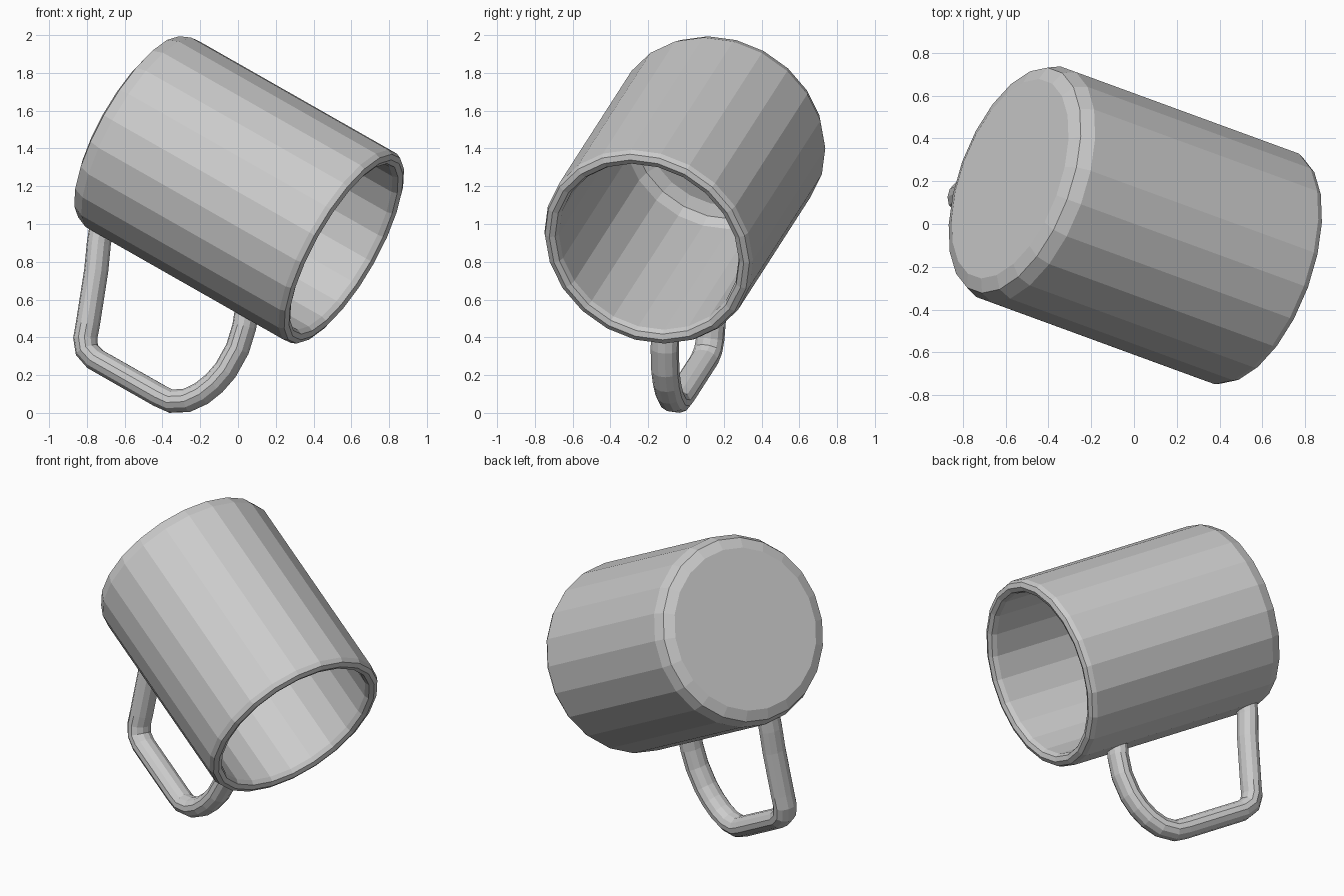
import bpy, bmesh
from math import sin, cos, tau, pi
from mathutils import Vector, Matrix

cube = bpy.data.objects.get("Cube")
if cube:
    bpy.data.objects.remove(cube)

SIDES = 22
RADIUS, BASE, TOP = 0.58, -0.70, 0.69

# Glazed grey used everywhere
grey = bpy.data.materials.new("grey_ceramic")
grey.use_nodes = True
colour = (0.6, 0.6, 0.6, 1)
grey.diffuse_color = colour
grey.node_tree.nodes["Principled BSDF"].inputs["Base Color"].default_value = colour

# Tilted frame: x towards the handle, z towards the open end
axis = Vector((0.828, -0.303, -0.471)).normalized()
out = Vector((-0.488, 0.025, -0.873))
out = (out - axis * out.dot(axis)).normalized()
tilt = Matrix((out, axis.cross(out), axis)).transposed().to_4x4()
tilt.translation = (0, 0, 1.188)


def skin(name, rings):
    """Join rings of points into a tube and cap both ends."""
    bm = bmesh.new()
    loops = [[bm.verts.new(p) for p in ring] for ring in rings]
    for a, b in zip(loops, loops[1:]):
        n = len(a)
        for i in range(n):
            j = (i + 1) % n
            bm.faces.new((a[i], a[j], b[j], b[i]))
    bm.faces.new(loops[0])
    bm.faces.new(loops[-1])
    bmesh.ops.recalc_face_normals(bm, faces=bm.faces)
    mesh = bpy.data.meshes.new(name)
    bm.to_mesh(mesh)
    bm.free()
    mesh.materials.append(grey)
    obj = bpy.data.objects.new(name, mesh)
    obj.matrix_world = tilt
    bpy.context.collection.objects.link(obj)


def arc(r, z, size, start, end, steps):
    """Profile points along a circular arc."""
    angles = [start + (end - start) * i / steps for i in range(steps + 1)]
    return [(r + size * cos(t), z + size * sin(t)) for t in angles]


# Cup: bevelled base, straight wall, rounded lip, hollow with a rounded floor
bevel, lip = 0.09, 0.04
inner = RADIUS - 2 * lip
profile = arc(RADIUS - bevel, BASE + bevel, bevel, -pi / 2, 0, 2)
profile += arc(RADIUS - lip, TOP - lip, lip, 0, pi, 4)
profile += arc(inner - bevel, BASE + 0.22, bevel, 0, -pi / 2, 2)
skin("mug_body", [[(r * cos(tau * (i + 0.5) / SIDES), r * sin(tau * (i + 0.5) / SIDES), z)
                   for i in range(SIDES)] for r, z in profile])

# Handle: oval tube swept along a path of (distance out, distance along)
path = [(0.53, -0.56), (0.62, -0.525), (0.75, -0.465), (1.02, -0.36), (1.09, -0.335),
        (1.14, -0.295), (1.16, -0.23), (1.16, 0.18), (1.155, 0.25), (1.11, 0.325),
        (1.04, 0.378), (0.96, 0.412), (0.87, 0.432), (0.74, 0.432), (0.62, 0.405),
        (0.53, 0.37)]
points = [Vector((x, 0, z)) for x, z in path]
side = Vector((0, 1, 0))
rings = []
for k, p in enumerate(points):
    before = (p - points[max(k - 1, 0)]).normalized()
    after = (points[min(k + 1, len(points) - 1)] - p).normalized()
    normal = side.cross((before + after).normalized())
    rings.append([p + normal * 0.063 * cos(tau * (i + 0.5) / 12)
                  + side * 0.076 * sin(tau * (i + 0.5) / 12) for i in range(12)])
skin("handle", rings)
